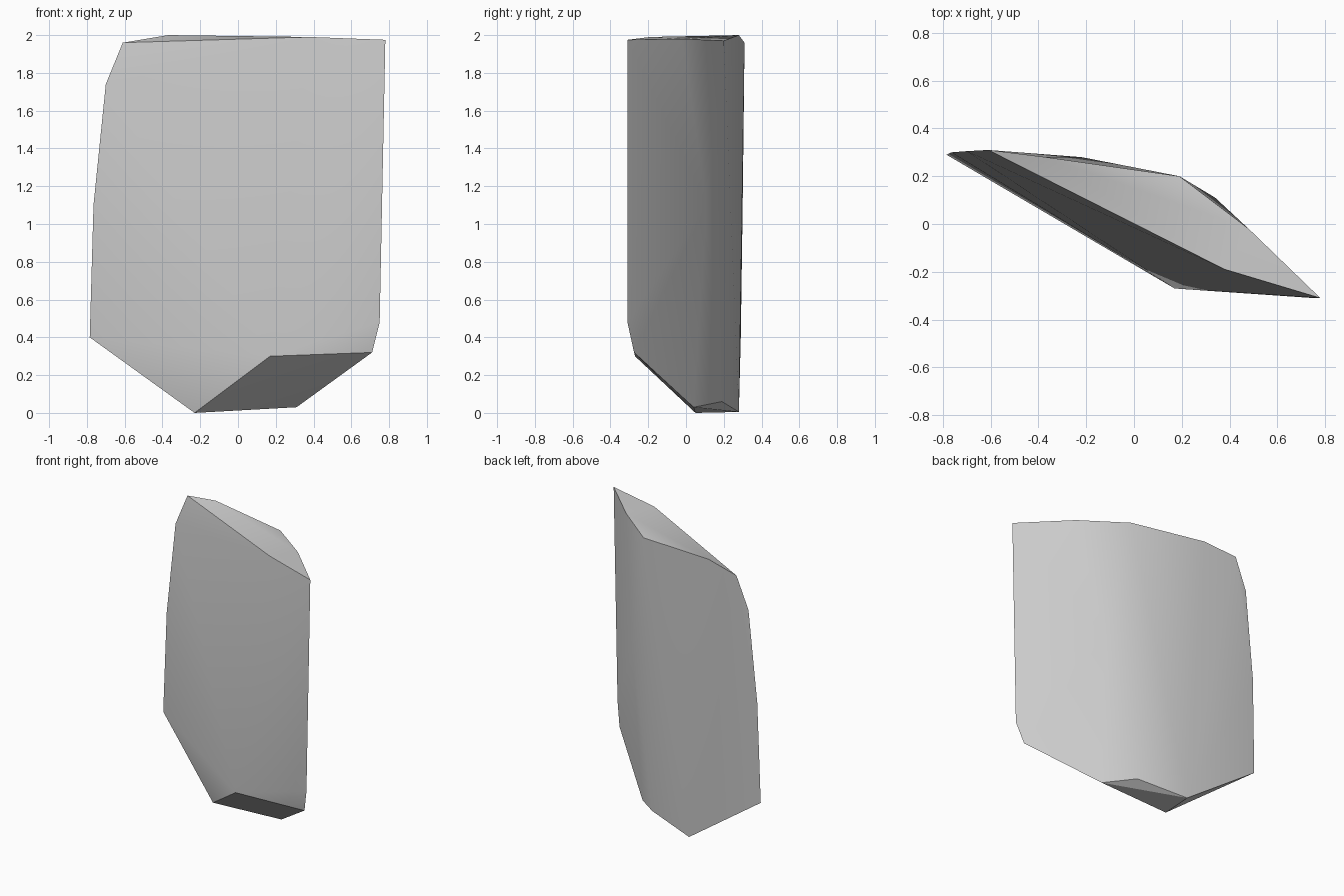
import bpy
import bmesh
from math import radians

default_cube = bpy.data.objects.get("Cube")
if default_cube:
    bpy.data.objects.remove(default_cube, do_unlink=True)


def make_material(name, value):
    material = bpy.data.materials.new(name)
    material.use_nodes = True
    colour = (value, value, value, 1)
    material.diffuse_color = colour
    shader = material.node_tree.nodes["Principled BSDF"]
    shader.inputs["Base Color"].default_value = colour
    shader.inputs["Roughness"].default_value = 0.9
    return material


def make_stone(name, corner_loops, material):
    """Wrap a tight convex skin around the given loops of corners."""
    bm = bmesh.new()
    for loop in corner_loops:
        for corner in loop:
            bm.verts.new(corner)
    hull = bmesh.ops.convex_hull(bm, input=bm.verts[:])
    spare = {g for g in hull["geom_interior"] + hull["geom_unused"]
             if isinstance(g, bmesh.types.BMVert)}
    bmesh.ops.delete(bm, geom=list(spare), context='VERTS')
    bmesh.ops.recalc_face_normals(bm, faces=bm.faces[:])
    mesh = bpy.data.meshes.new(name)
    bm.to_mesh(mesh)
    bm.free()
    mesh.materials.append(material)
    stone = bpy.data.objects.new(name, mesh)
    bpy.context.collection.objects.link(stone)
    return stone


# Sloping top facet
top_rim = [(-.61, .31, 1.96), (-.37, .28, 2), (.19, .2, 1.97),
           (.48, -.02, 1.98), (.78, -.31, 1.975), (.38, -.19, 1.99)]

# Thin side edges and the bulge of the back
left_edge = [(.75, -.31, .48), (.71, -.275, .32)]
right_edge = [(-.7, .305, 1.74), (-.765, .3, 1.1), (-.785, .29, .4)]
back_bulge = [(.34, .11, 1.1)]

# Undercut chip at the front and the narrow foot
front_chip = [(.17, -.27, .3)]
foot = [(-.23, .05, 0), (.31, .04, .03), (.13, .19, .06), (-.22, .28, .005)]

stone_grey = make_material("stone grey", 0.6)
slab = make_stone("stone_slab",
                  [top_rim, left_edge, right_edge, back_bulge, front_chip, foot],
                  stone_grey)

# Soft shading on the broad sides, crisp chipped rims
bpy.ops.object.select_all(action='DESELECT')
slab.select_set(True)
bpy.context.view_layer.objects.active = slab
bpy.ops.object.shade_smooth_by_angle(angle=radians(30))
